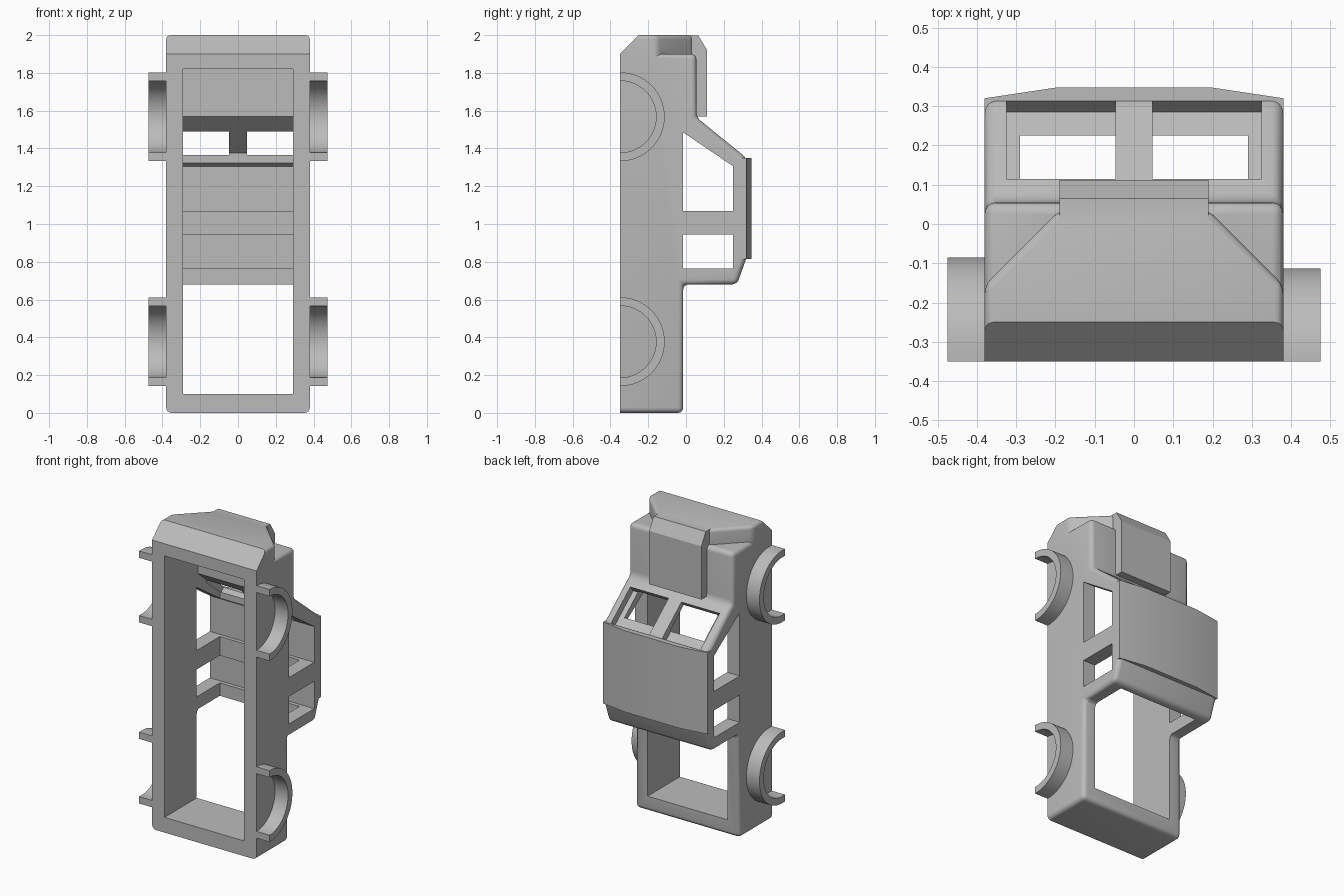
import bpy, bmesh, math
from mathutils import Vector

if "Cube" in bpy.data.objects:
    bpy.data.objects.remove(bpy.data.objects["Cube"], do_unlink=True)

grey = bpy.data.materials.new("body grey")
grey.use_nodes = True
grey.diffuse_color = (0.5, 0.5, 0.5, 1)
grey.node_tree.nodes["Principled BSDF"].inputs["Base Color"].default_value = (0.5, 0.5, 0.5, 1)


def prism(name, pts, axis, a, b, bevel=0):
    """Extrude a 2D outline along x (points are y,z) or z (points are x,y)."""
    bm = bmesh.new()
    rings = []
    for t in (a, b):
        rings.append([bm.verts.new((t, *p) if axis == "x" else (*p, t)) for p in pts])
    bm.faces.new(rings[0])
    bm.faces.new(rings[1])
    n = len(pts)
    for i in range(n):
        j = (i + 1) % n
        bm.faces.new((rings[0][i], rings[0][j], rings[1][j], rings[1][i]))
    bmesh.ops.recalc_face_normals(bm, faces=bm.faces)
    mesh = bpy.data.meshes.new(name)
    bm.to_mesh(mesh)
    bm.free()
    obj = bpy.data.objects.new(name, mesh)
    bpy.context.collection.objects.link(obj)
    mesh.materials.append(grey)
    if bevel:
        mod = obj.modifiers.new("round", "BEVEL")
        mod.width, mod.segments = bevel, 4
        mod.angle_limit = math.radians(30)
        apply(obj, mod)
    return obj


def activate(obj):
    bpy.ops.object.select_all(action="DESELECT")
    obj.select_set(True)
    bpy.context.view_layer.objects.active = obj


def apply(obj, mod):
    activate(obj)
    bpy.ops.object.modifier_apply(modifier=mod.name)


def combine(obj, other, operation):
    mod = obj.modifiers.new("combine", "BOOLEAN")
    mod.operation, mod.object, mod.solver = operation, other, "EXACT"
    apply(obj, mod)
    bpy.data.objects.remove(other, do_unlink=True)


def box(y0, y1, z0, z1):
    return [(y0, z0), (y1, z0), (y1, z1), (y0, z1)]


W = 0.38      # half width of the body
IN = 0.29     # half width of the hollow

# Bed, cab and hood from one side profile
body = prism("truck_body", [(-0.45, 0), (-0.015, 0), (-0.015, 0.68), (0.27, 0.68),
                            (0.32, 0.82), (0.32, 1.35), (0.055, 1.565), (0.055, 1.9),
                            (-0.45, 1.9)], "x", -W, W, 0.028)

# Crowned roof, nose with cut headlight corners, hood scoop
roof = prism("roof", [(-W, 0.27), (W, 0.27), (W, 0.32), (0.2, 0.347), (-0.2, 0.347), (-W, 0.32)],
             "z", 0.815, 1.35)
combine(body, roof, "UNION")
nose = prism("nose", [(-W, -0.45), (W, -0.45), (W, -0.155), (0.19, 0.035), (-0.19, 0.035),
                      (-W, -0.155)], "z", 1.8, 2.0, 0.022)
combine(body, nose, "UNION")
scoop = prism("scoop", [(0.01, 1.57), (0.112, 1.57), (0.112, 1.92), (0.065, 1.999), (0.01, 1.999)],
              "x", -0.19, 0.19)
combine(body, scoop, "UNION")

# Flat underside and sloped lower edge of the nose
under = prism("under_cutter", [(-0.6, -0.1), (-0.35, -0.1), (-0.35, 1.9), (-0.24, 2.01),
                               (-0.24, 2.1), (-0.6, 2.1)], "x", -1, 1)
combine(body, under, "DIFFERENCE")

# Hollow running through bed, cab and hood
hollow = prism("hollow_cutter", [(-0.5, 0.1), (0.225, 0.1), (0.225, 1.375), (0, 1.57),
                                 (0, 1.82), (-0.5, 1.82)], "x", -IN, IN)
combine(body, hollow, "DIFFERENCE")

# Side windows, cut across the whole cab
for outline in (box(-0.015, 0.25, 0.765, 0.945),
                [(-0.015, 1.07), (0.25, 1.07), (0.25, 1.305), (-0.015, 1.485)]):
    combine(body, prism("window_cutter", outline, "x", -1, 1), "DIFFERENCE")

# Windshield panes, cut square to the slope
top, low = Vector((0.315, 1.354)), Vector((0.115, 1.517))
out = Vector((0.632, 0.775))
pane = [top + out * 0.03, low + out * 0.03, low - out * 0.048, top - out * 0.048]
for s in (-1, 1):
    cutter = prism("pane_cutter", [tuple(p) for p in pane], "x", s * 0.047, s * 0.325)
    combine(body, cutter, "DIFFERENCE")


def fender(name, side, zc, yc):
    """Half ring around a wheel, with short legs down to the underside."""
    steps = 32
    angles = [math.pi * i / steps for i in range(steps + 1)]
    outer = [(yc + 0.235 * math.sin(a), zc + 0.235 * math.cos(a)) for a in angles]
    inner = [(yc + 0.19 * math.sin(a), zc + 0.19 * math.cos(a)) for a in reversed(angles)]
    if yc > -0.35:
        outer = [(-0.35, zc + 0.235)] + outer + [(-0.35, zc - 0.235)]
        inner = [(-0.35, zc - 0.19)] + inner + [(-0.35, zc + 0.19)]
    return prism(name, outer + inner, "x", side * 0.37, side * 0.475)


parts = [body]
for label, zc in (("front", 1.568), ("rear", 0.377)):
    parts.append(fender(label + "_left_fender", 1, zc, -0.348))
    parts.append(fender(label + "_right_fender", -1, zc, -0.32))
for obj in parts:
    activate(obj)
    bpy.ops.object.shade_smooth_by_angle(angle=math.radians(30))
